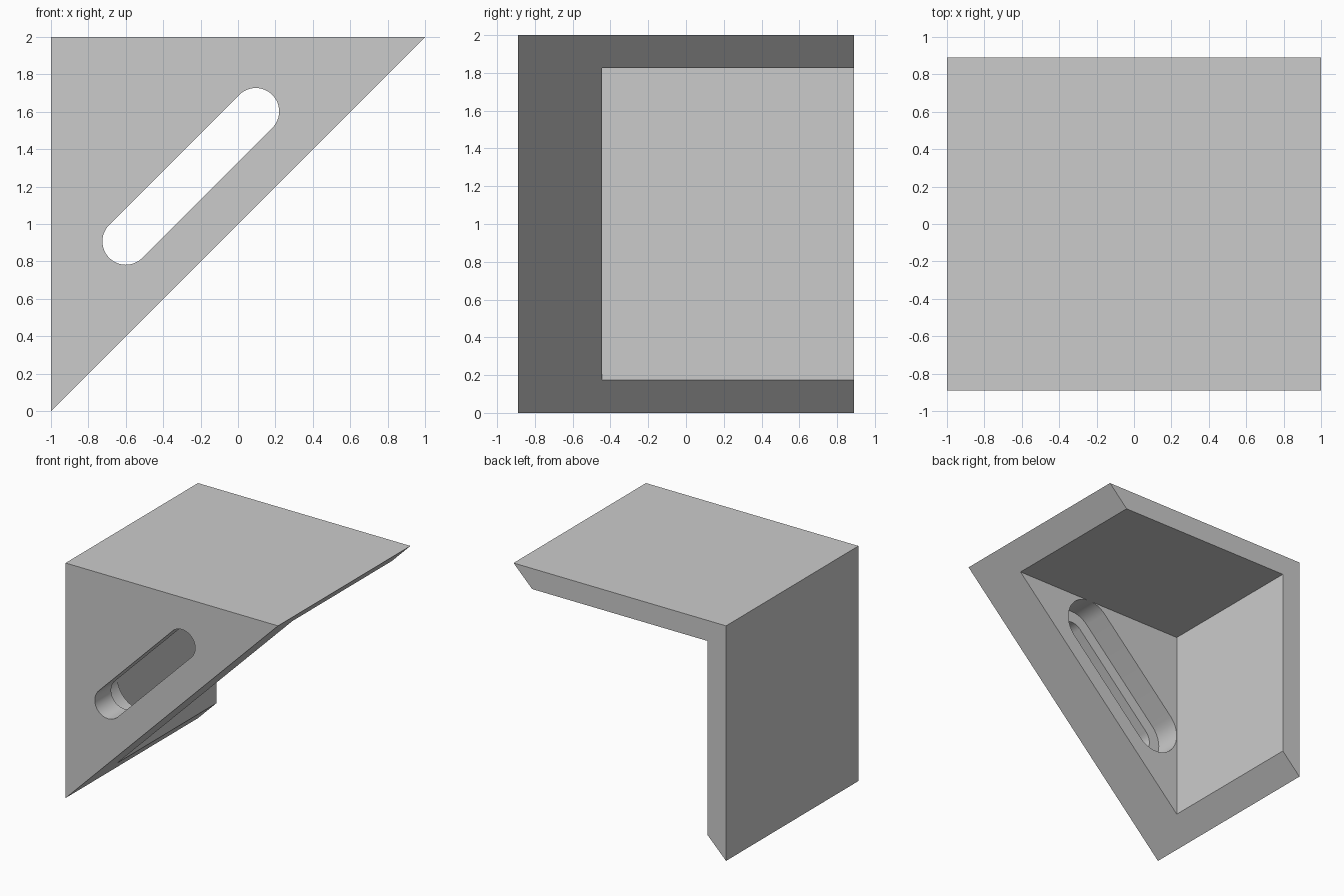
import bpy
import bmesh
from math import pi, cos, sin, radians

if "Cube" in bpy.data.objects:
    bpy.data.objects.remove(bpy.data.objects["Cube"], do_unlink=True)

HALF_DEPTH = 0.89
WALL = 0.175
PLATE_BACK = -0.445

grey = bpy.data.materials.new("light grey")
grey.use_nodes = True
grey.diffuse_color = (0.6, 0.6, 0.6, 1)
grey.node_tree.nodes["Principled BSDF"].inputs["Base Color"].default_value = (0.6, 0.6, 0.6, 1)


def prism(name, profile, y0, y1):
    """Extrude an (x, z) outline from y0 to y1."""
    bm = bmesh.new()
    face = bm.faces.new([bm.verts.new((x, y0, z)) for x, z in profile])
    moved = bmesh.ops.extrude_face_region(bm, geom=[face])["geom"]
    verts = [v for v in moved if isinstance(v, bmesh.types.BMVert)]
    bmesh.ops.translate(bm, verts=verts, vec=(0, y1 - y0, 0))
    bmesh.ops.recalc_face_normals(bm, faces=bm.faces)
    mesh = bpy.data.meshes.new(name)
    bm.to_mesh(mesh)
    bm.free()
    mesh.materials.append(grey)
    obj = bpy.data.objects.new(name, mesh)
    bpy.context.collection.objects.link(obj)
    return obj


def slot(radius, steps=24):
    """Outline of the diagonal slot with round ends."""
    points = []
    for (cx, cz), start in (((0.095, 1.602), -pi / 4), ((-0.6, 0.907), 3 * pi / 4)):
        for i in range(steps + 1):
            a = start + pi * i / steps
            points.append((cx + radius * cos(a), cz + radius * sin(a)))
    return points


def cut(target, cutter):
    cutter.hide_render = True
    mod = target.modifiers.new("cut", "BOOLEAN")
    mod.operation = "DIFFERENCE"
    mod.solver = "EXACT"
    mod.object = cutter
    bpy.context.view_layer.objects.active = target
    bpy.ops.object.modifier_apply(modifier=mod.name)
    bpy.data.objects.remove(cutter, do_unlink=True)


# Triangular bracket body
bracket = prism("corner_bracket", [(-1, 0), (1, 2), (-1, 2)], -HALF_DEPTH, HALF_DEPTH)

# Open pocket that leaves the front plate, side wall and top plate
inner, top = -1 + WALL, 2 - WALL
cut(bracket, prism("pocket_cutter", [(inner, -0.5), (1.5, top), (inner, top)], PLATE_BACK, 1.2))

# Through slot with a wider recess behind it
cut(bracket, prism("slot_cutter", slot(0.125), -1.2, -0.3))
cut(bracket, prism("recess_cutter", slot(0.224), -0.67, -0.3))

bpy.ops.object.select_all(action="DESELECT")
bracket.select_set(True)
bpy.context.view_layer.objects.active = bracket
bpy.ops.object.shade_smooth_by_angle(angle=radians(30))
